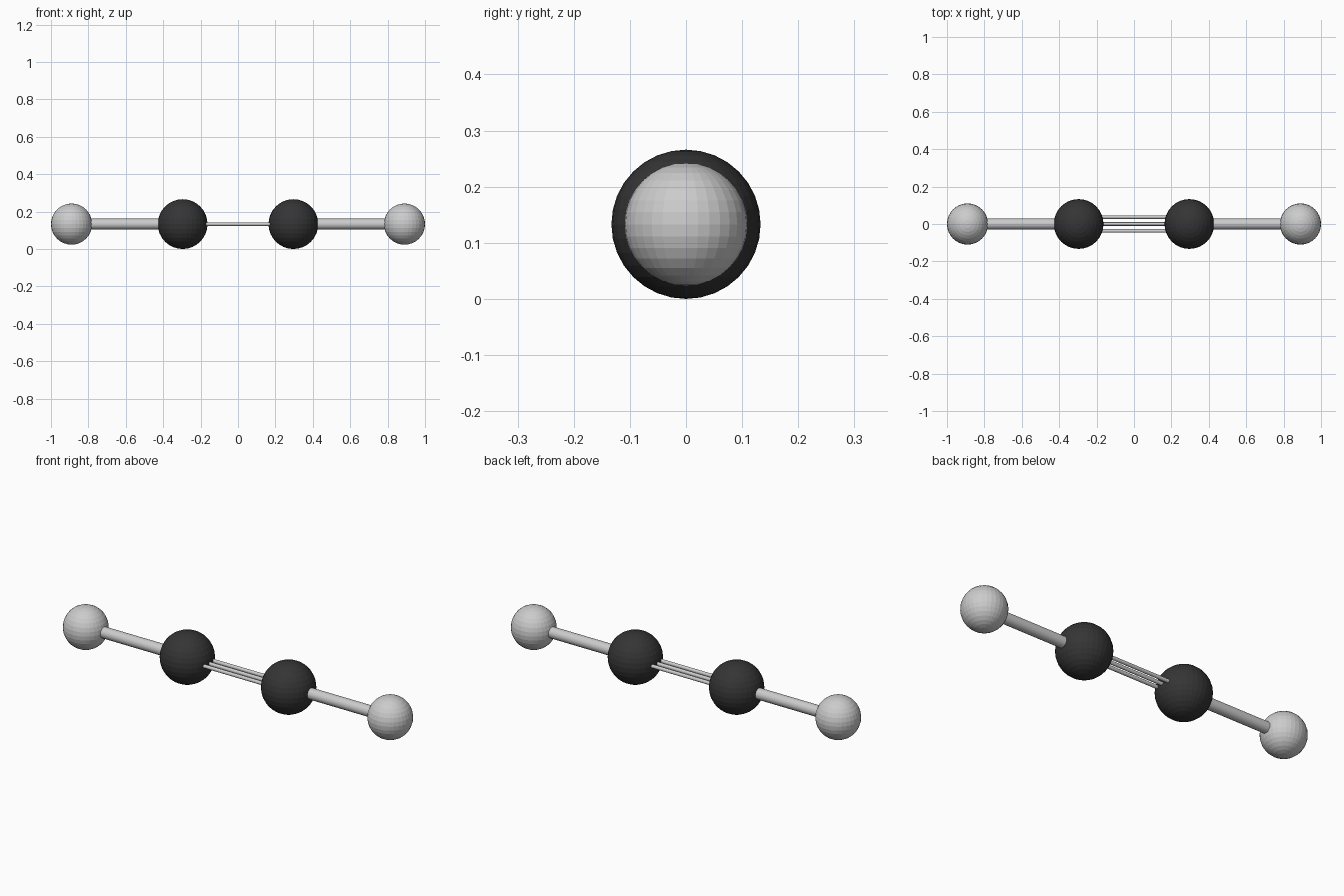
import bpy
import math

if "Cube" in bpy.data.objects:
    bpy.data.objects.remove(bpy.data.objects["Cube"])

Z = 0.133          # height of the molecule axis
X_CARBON = 0.296
X_HYDROGEN = 0.89

dark = bpy.data.materials.new("dark_atom")
dark.diffuse_color = (0.035, 0.035, 0.035, 1)
dark.use_nodes = True
dark.node_tree.nodes["Principled BSDF"].inputs["Base Color"].default_value = dark.diffuse_color


def atom(name, x, radius, material=None):
    bpy.ops.mesh.primitive_uv_sphere_add(segments=32, ring_count=16,
                                         radius=radius, location=(x, 0, Z))
    obj = bpy.context.object
    obj.name = name
    if material:
        obj.data.materials.append(material)


def bond(name, x1, x2, y, radius, sides):
    bpy.ops.mesh.primitive_cylinder_add(vertices=sides, radius=radius, depth=abs(x2 - x1),
                                        location=((x1 + x2) / 2, y, Z),
                                        rotation=(0, math.pi / 2, 0))
    obj = bpy.context.object
    obj.name = name
    bpy.ops.object.shade_smooth_by_angle()


# Mirrored outer atoms, inner atoms and single bonds
for side, s in (("left", -1), ("right", 1)):
    atom("carbon_atom_" + side, s * X_CARBON, 0.133, dark)
    atom("hydrogen_atom_" + side, s * X_HYDROGEN, 0.11)
    bond("single_bond_" + side, s * X_CARBON, s * X_HYDROGEN, 0, 0.029, 16)

# Three parallel thin rods of the triple bond
for i in (-1, 0, 1):
    bond(f"triple_bond_rod_{i + 2}", -X_CARBON, X_CARBON, i * 0.037, 0.0095, 16)
